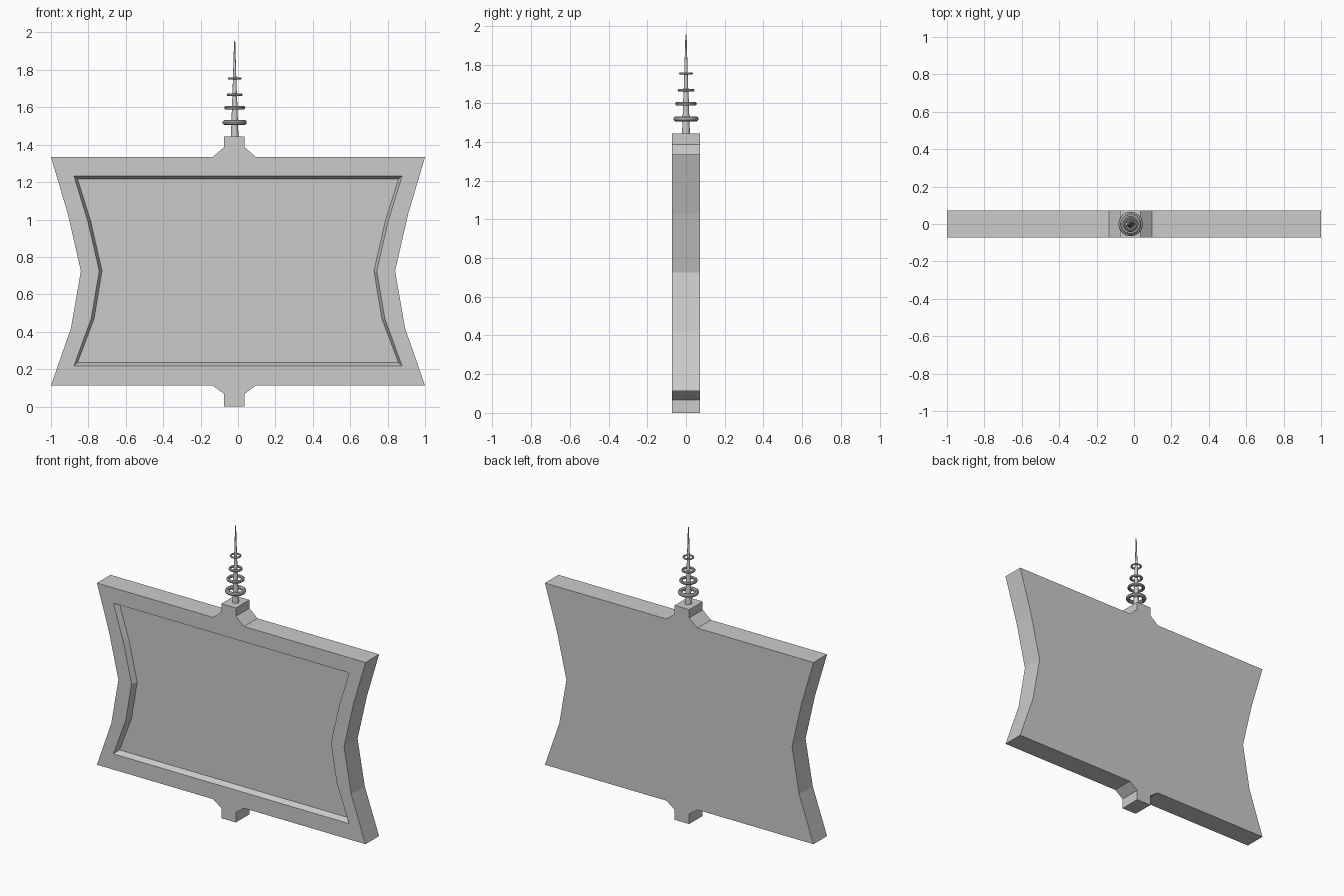
import bpy, bmesh, math

if "Cube" in bpy.data.objects:
    bpy.data.objects.remove(bpy.data.objects["Cube"])

D = 0.072      # half depth of the sign
CX = -0.018    # centre of the mounts and spire


def make(name, bm):
    bmesh.ops.recalc_face_normals(bm, faces=bm.faces[:])
    me = bpy.data.meshes.new(name)
    bm.to_mesh(me)
    bm.free()
    ob = bpy.data.objects.new(name, me)
    bpy.context.collection.objects.link(ob)
    return ob


def smooth(ob):
    bpy.ops.object.select_all(action='DESELECT')
    ob.select_set(True)
    bpy.context.view_layer.objects.active = ob
    bpy.ops.object.shade_smooth_by_angle(angle=math.radians(35))


def loop(bm, half, y):
    # closed loop from a right-hand half profile mirrored in x
    pts = half + [(-x, z) for x, z in reversed(half)]
    return [bm.verts.new((x, y, z)) for x, z in pts]


def bridge(bm, a, b):
    n = len(a)
    for i in range(n):
        bm.faces.new((a[i], a[(i + 1) % n], b[(i + 1) % n], b[i]))


# Sign panel with pinched sides and a recessed front
outer = [(1, 1.335), (0.91, 1.03), (0.84, 0.725), (0.893, 0.42), (1, 0.112)]
inner = [(0.877, 1.232), (0.803, 0.99), (0.742, 0.725), (0.785, 0.47), (0.877, 0.218)]
floor = [(0.858, 1.217), (0.787, 0.99), (0.727, 0.725), (0.769, 0.47), (0.858, 0.235)]
bm = bmesh.new()
loops = [loop(bm, outer, D), loop(bm, outer, -D), loop(bm, inner, -D),
         loop(bm, floor, -D + 0.038)]
for a, b in zip(loops, loops[1:]):
    bridge(bm, a, b)
bm.faces.new(loops[0])
bm.faces.new(loops[-1])
make("sign_panel", bm)


# Flared square mounts above and below the panel
def mount(name, z_panel, z_neck, z_end):
    half = [(0.115, z_panel), (0.054, z_neck), (0.054, z_end)]
    bm = bmesh.new()
    a, b = loop(bm, half, -D), loop(bm, half, D)
    bridge(bm, a, b)
    bm.faces.new(a)
    bm.faces.new(b)
    make(name, bm).location.x = CX - 0.002


mount("top_mount", 1.335, 1.387, 1.443)
mount("bottom_mount", 0.112, 0.067, 0.0)

# Spire: stacked tapering rods
rods = [(1.44, 1.52, 0.021, 0.017), (1.52, 1.60, 0.018, 0.014),
        (1.60, 1.668, 0.016, 0.011), (1.668, 1.755, 0.012, 0.009),
        (1.755, 1.955, 0.009, 0.003)]
bm = bmesh.new()
for z0, z1, r0, r1 in rods:
    res = bmesh.ops.create_cone(bm, cap_ends=True, segments=16,
                                radius1=r0, radius2=r1, depth=z1 - z0)
    bmesh.ops.translate(bm, verts=res['verts'], vec=(CX, 0, (z0 + z1) / 2))
smooth(make("spire", bm))

# Rings around the spire, shrinking upwards
for i, (z, r, t) in enumerate([(1.519, 0.065, 0.013), (1.598, 0.056, 0.010),
                               (1.667, 0.043, 0.008), (1.754, 0.036, 0.006)]):
    bpy.ops.mesh.primitive_torus_add(major_radius=r - t, minor_radius=t,
                                     major_segments=32, minor_segments=10,
                                     location=(CX, 0, z))
    ring = bpy.context.object
    ring.name = f"spire_ring_{i + 1}"
    smooth(ring)
